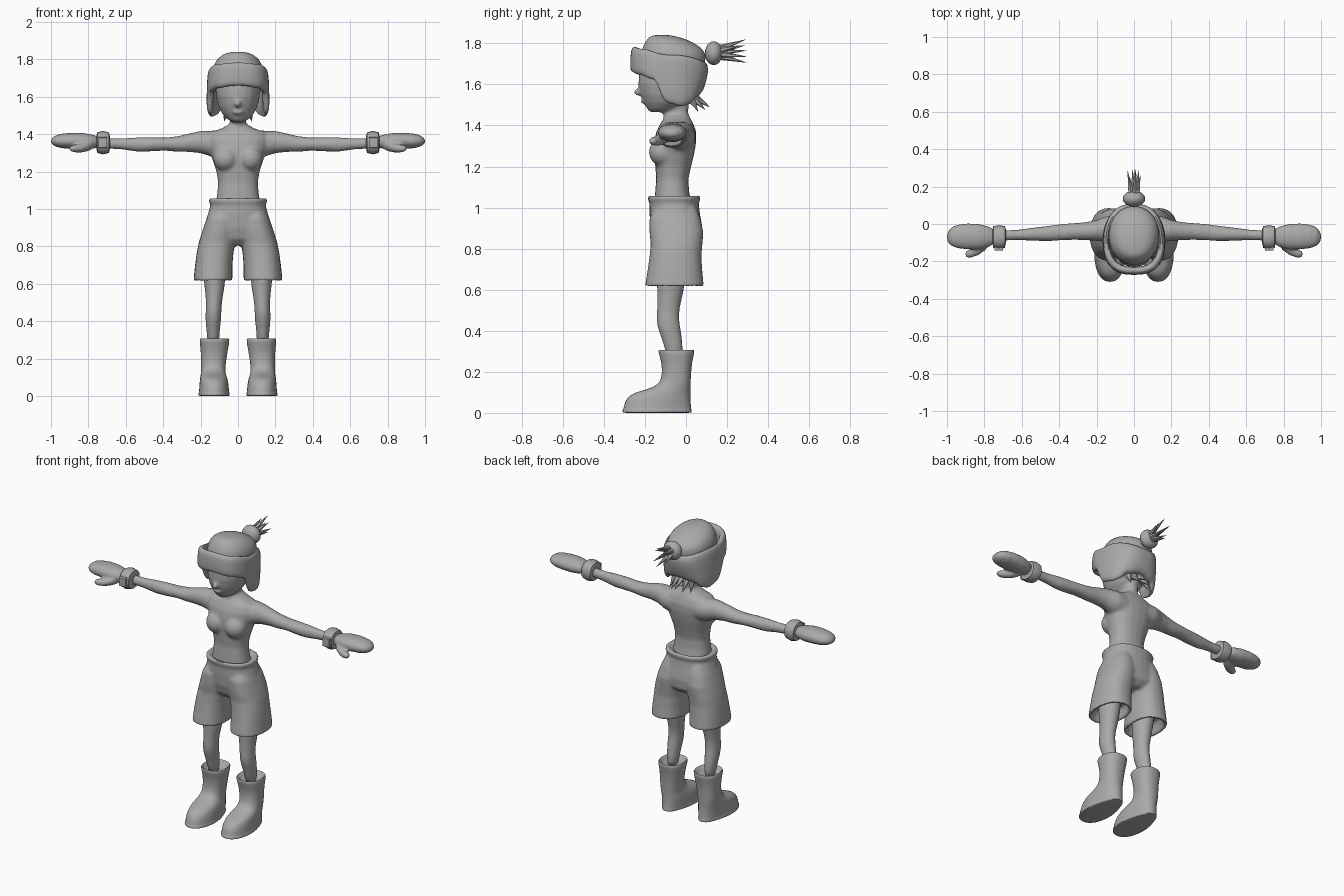
import bpy, bmesh, math
from mathutils import Vector, Matrix

grey = bpy.data.materials.new("plain grey")
grey.diffuse_color = (0.4, 0.4, 0.4, 1)


def spow(v, p):
    return math.copysign(abs(v) ** (2 / p), v)


def loft(bm, axis, rings, side=1, n=20, p=2.3):
    """Skin rounded sections (pos, a0, a1, b0, b1) along z or x, with closed ends."""
    loops = []
    for pos, a0, a1, b0, b1 in rings:
        loop = []
        for i in range(n):
            t = 2 * math.pi * i / n
            a = (a0 + a1) / 2 + (a1 - a0) / 2 * spow(math.cos(t), p)
            b = (b0 + b1) / 2 + (b1 - b0) / 2 * spow(math.sin(t), p)
            co = (side * a, b, pos) if axis == 'z' else (side * pos, a, b)
            loop.append(bm.verts.new(co))
        loops.append(loop)
    for l0, l1 in zip(loops, loops[1:]):
        for i in range(n):
            j = (i + 1) % n
            bm.faces.new((l0[i], l0[j], l1[j], l1[i]))
    bm.faces.new(loops[0])
    bm.faces.new(loops[-1])


def ball(bm, centre, radii):
    m = Matrix.Translation(centre) @ Matrix.Diagonal((*radii, 1))
    bmesh.ops.create_uvsphere(bm, u_segments=20, v_segments=12, radius=1, matrix=m)


def spike(bm, start, end, r):
    d = Vector(end) - Vector(start)
    m = Matrix.Translation((Vector(start) + Vector(end)) / 2) @ d.to_track_quat('Z', 'Y').to_matrix().to_4x4()
    bmesh.ops.create_cone(bm, cap_ends=True, segments=6, radius1=r, radius2=0, depth=d.length, matrix=m)


def finish(bm, name, voxel=0, smooth=4, subdiv=0, angle=50):
    bmesh.ops.recalc_face_normals(bm, faces=bm.faces[:])
    me = bpy.data.meshes.new(name)
    bm.to_mesh(me)
    bm.free()
    ob = bpy.data.objects.new(name, me)
    bpy.context.collection.objects.link(ob)
    me.materials.append(grey)
    if voxel:
        m = ob.modifiers.new("merge", 'REMESH')
        m.mode, m.voxel_size = 'VOXEL', voxel
        m = ob.modifiers.new("soften", 'SMOOTH')
        m.factor, m.iterations = 0.5, smooth
    if subdiv:
        ob.modifiers.new("round", 'SUBSURF').levels = subdiv
    bpy.ops.object.select_all(action='DESELECT')
    ob.select_set(True)
    bpy.context.view_layer.objects.active = ob
    bpy.ops.object.convert(target='MESH')
    bpy.ops.object.shade_smooth_by_angle(angle=math.radians(angle))
    if len(ob.data.materials) == 0:
        ob.data.materials.append(grey)
    return ob


def sym(rows):
    """Sections centred on x = 0: (z, half width, y0, y1)."""
    return [(z, -w, w, y0, y1) for z, w, y0, y1 in rows]


# Body: torso, neck, head and arms merged into one skin
bm = bmesh.new()
loft(bm, 'z', sym([(1.0, .125, -.155, .03), (1.08, .112, -.15, .015), (1.14, .106, -.145, .012),
                   (1.2, .116, -.15, .025), (1.26, .135, -.155, .04), (1.32, .155, -.155, .05),
                   (1.37, .165, -.145, .05), (1.41, .15, -.125, .035), (1.43, .09, -.11, .025),
                   (1.455, .045, -.1, .012)]))
loft(bm, 'z', sym([(1.38, .06, -.11, .02), (1.45, .042, -.11, .01), (1.58, .045, -.12, .02)]))
loft(bm, 'z', sym([(1.465, .025, -.175, -.09), (1.478, .055, -.188, -.05), (1.51, .085, -.205, 0),
                   (1.55, .105, -.222, .04), (1.6, .116, -.232, .06), (1.66, .118, -.23, .07),
                   (1.72, .1, -.2, .06)]), p=2.1)
ball(bm, (0, -.229, 1.562), (.018, .026, .018))
ball(bm, (0, -.21, 1.517), (.026, .012, .012))
for s in (-1, 1):
    ball(bm, (s * .066, -.115, 1.27), (.066, .066, .068))
    loft(bm, 'x', [(.08, -.1, .045, 1.27, 1.42), (.14, -.1, .045, 1.28, 1.42), (.2, -.09, .022, 1.298, 1.418),
                   (.26, -.087, .01, 1.305, 1.405), (.32, -.085, .005, 1.305, 1.39),
                   (.39, -.088, 0, 1.312, 1.382), (.46, -.092, -.01, 1.308, 1.384),
                   (.53, -.09, -.018, 1.305, 1.384), (.62, -.087, -.03, 1.318, 1.378),
                   (.72, -.09, -.035, 1.325, 1.38)], s, p=2)
finish(bm, "body", voxel=.009, smooth=6)

# Shorts: waistband, hips and two hollow legs
bm = bmesh.new()
loft(bm, 'z', sym([(1.035, .1, -.14, .03), (1.055, .135, -.17, .05), (1.062, .15, -.182, .066),
                   (1.045, .157, -.187, .072), (1.02, .147, -.178, .062), (.97, .162, -.178, .068),
                   (.9, .18, -.172, .08), (.84, .17, -.155, .075), (.805, .1, -.12, .04)]), n=28)
for s in (-1, 1):
    loft(bm, 'z', [(1.0, .03, .14, -.15, .05), (.95, .01, .168, -.178, .07), (.88, .008, .192, -.178, .085),
                   (.82, .014, .21, -.172, .08), (.76, .025, .222, -.178, .075), (.69, .03, .231, -.188, .08),
                   (.615, .03, .238, -.2, .087), (.618, .046, .222, -.184, .071),
                   (.68, .055, .2, -.16, .05)], s, n=24)
finish(bm, "shorts", voxel=.009, smooth=4)

for s, tag in ((-1, "left"), (1, "right")):
    # Leg: thigh end to ankle
    bm = bmesh.new()
    loft(bm, 'z', [(.76, .06, .2, -.15, .02), (.62, .066, .184, -.142, -.006), (.56, .075, .177, -.141, -.018),
                   (.5, .086, .171, -.141, -.033), (.45, .088, .174, -.146, -.033), (.4, .09, .175, -.135, -.024),
                   (.35, .098, .168, -.112, -.018), (.26, .1, .163, -.095, -.01)], s, n=14, p=2)
    finish(bm, tag + "_leg", subdiv=1)

    # Boot: sole edge, foot, shaft and open top
    bm = bmesh.new()
    loft(bm, 'z', [(0, .05, .205, -.3, .022), (.001, .042, .215, -.312, .03), (.014, .042, .215, -.312, .03),
                   (.018, .045, .211, -.306, .027), (.05, .047, .209, -.302, .025), (.08, .052, .206, -.283, .023),
                   (.1, .058, .203, -.25, .023), (.115, .064, .2, -.19, .023), (.135, .067, .198, -.14, .023),
                   (.165, .066, .198, -.12, .024), (.22, .058, .198, -.117, .027), (.265, .05, .203, -.125, .034),
                   (.308, .042, .208, -.14, .045), (.31, .055, .197, -.126, .032), (.27, .075, .185, -.11, .015)],
         s, n=20)
    # Heels are narrower than toes
    for v in bm.verts:
        if v.co.z < .1 and v.co.y > -.15:
            k = min(1, (v.co.y + .15) / .12) * .22 * (1 - v.co.z / .1)
            v.co.x += (s * .13 - v.co.x) * k
    finish(bm, tag + "_boot", subdiv=1)

    # Cuff with a front buckle
    bm = bmesh.new()
    loft(bm, 'x', [(.685, -.1, -.03, 1.32, 1.39), (.69, -.128, -.012, 1.3, 1.41), (.722, -.134, -.006, 1.292, 1.418),
                   (.752, -.128, -.012, 1.3, 1.41), (.757, -.1, -.03, 1.32, 1.39)], s, n=16)
    loft(bm, 'x', [(.7, -.143, -.11, 1.325, 1.385), (.745, -.143, -.11, 1.325, 1.385)], s, n=8, p=5)
    finish(bm, tag + "_cuff", angle=40)

    # Mitten: hand and thumb
    bm = bmesh.new()
    loft(bm, 'x', [(.74, -.1, -.035, 1.33, 1.385), (.78, -.125, -.012, 1.322, 1.398), (.83, -.136, .0, 1.318, 1.407),
                   (.89, -.136, .003, 1.322, 1.408), (.94, -.13, -.003, 1.325, 1.403),
                   (.975, -.118, -.016, 1.334, 1.394), (.993, -.1, -.038, 1.345, 1.38),
                   (1.0, -.08, -.055, 1.355, 1.37)], s, p=2.1)
    loft(bm, 'x', [(.77, -.11, -.06, 1.325, 1.37), (.8, -.145, -.08, 1.31, 1.362), (.835, -.168, -.1, 1.302, 1.35),
                   (.87, -.18, -.128, 1.302, 1.345), (.892, -.18, -.142, 1.308, 1.34),
                   (.902, -.17, -.15, 1.317, 1.332)], s, n=14, p=2)
    finish(bm, tag + "_mitten", voxel=.007, smooth=3)

# Hat crown
bm = bmesh.new()
loft(bm, 'z', sym([(1.58, .12, -.16, .07), (1.68, .135, -.21, .09), (1.74, .136, -.222, .1),
                   (1.77, .13, -.216, .085), (1.8, .113, -.203, .045), (1.822, .088, -.187, -.005),
                   (1.835, .06, -.172, -.05), (1.841, .025, -.15, -.09)]), n=28, p=2.1)
finish(bm, "hat_crown", subdiv=1)


# Hat band: padded ring whose lower edge drops into ear flaps
def ramp(keys, x):
    for (x0, y0), (x1, y1) in zip(keys, keys[1:]):
        if x <= x1:
            f = (x - x0) / (x1 - x0)
            return y0 + (y1 - y0) * f * f * (3 - 2 * f)
    return keys[-1][1]


low = [(0, 1.658), (40, 1.645), (70, 1.622), (88, 1.505), (105, 1.49), (125, 1.5), (150, 1.535), (180, 1.55)]
high = [(0, 1.785), (45, 1.775), (90, 1.748), (180, 1.71)]
section = [(.79, 0), (.93, -.0), (1, .1), (1.0, .35), (.99, .7), (.965, .92), (.9, 1), (.78, .97), (.77, .5)]
bm = bmesh.new()
N, loops = 72, []
for i in range(N):
    t = 2 * math.pi * i / N
    deg = abs((math.degrees(t) + 180) % 360 - 180)
    z0, z1 = ramp(low, deg), ramp(high, deg)
    loop = []
    for r, f in section:
        z = z0 + (z1 - z0) * f
        back = max(0, -math.cos(t)) * max(0, 1.66 - z) * 1.6
        x = .168 * r * spow(math.sin(t), 2.7)
        y = -.08 - .192 * (r - back) * spow(math.cos(t), 2.5)
        loop.append(bm.verts.new((x * (1 - .12 * max(0, -math.cos(t))), y, z)))
    loops.append(loop)
for i in range(N):
    a, b = loops[i], loops[(i + 1) % N]
    for j in range(len(section)):
        k = (j + 1) % len(section)
        bm.faces.new((a[j], a[k], b[k], b[j]))
finish(bm, "hat_band", subdiv=1)

# Hair tie and the tuft behind it
bm = bmesh.new()
ball(bm, (0, .135, 1.752), (.06, .043, .058))
finish(bm, "hair_tie")
bm = bmesh.new()
for x, y, z in ((-.035, .29, 1.79), (-.025, .26, 1.715), (-.008, .3, 1.765), (.01, .295, 1.82),
                (.028, .3, 1.735), (.035, .265, 1.79), (.005, .3, 1.705)):
    spike(bm, (x * .4, .155, 1.752 + (z - 1.752) * .3), (x, y, z), .018)
finish(bm, "hair_tuft", angle=35)

# Loose strands at the nape
bm = bmesh.new()
for x, y, z in ((-.075, .06, 1.465), (-.04, .095, 1.475), (.0, .118, 1.488), (.04, .095, 1.475), (.075, .06, 1.465)):
    spike(bm, (x * .7, .01, 1.56), (x, y, z), .03)
finish(bm, "nape_hair", angle=35)
